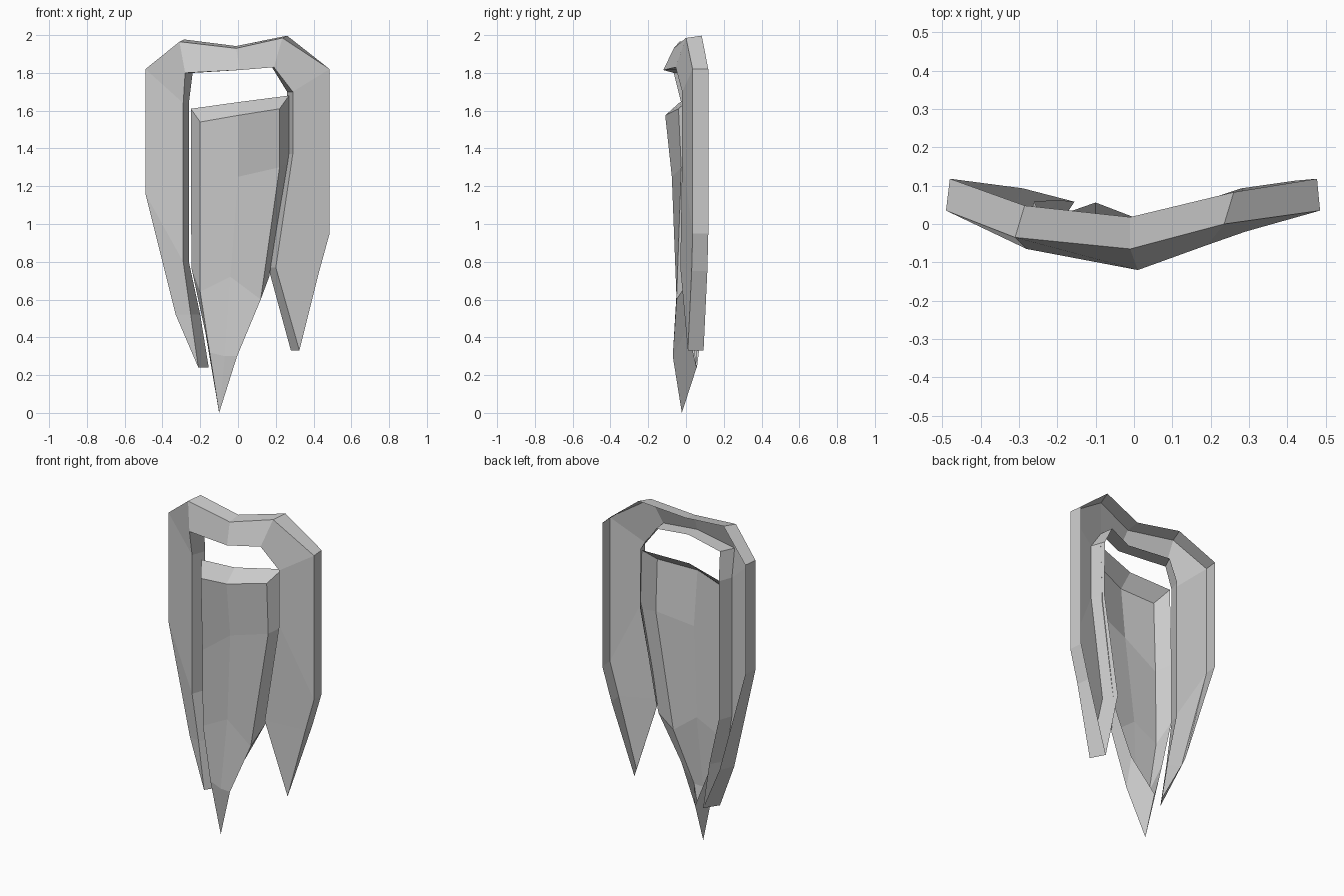
import bpy, bmesh

if "Cube" in bpy.data.objects:
    bpy.data.objects.remove(bpy.data.objects["Cube"])


def shell(name, rings, open_sides, top_faces=()):
    """Flat-faced open-backed shell: skins rings, leaving out the open sides."""
    bm = bmesh.new()
    loops = [[bm.verts.new(p) for p in ring] for ring in rings]
    n = len(loops[0])
    for a, b in zip(loops, loops[1:]):
        for i in range(n):
            j = (i + 1) % n
            if i not in open_sides:
                bm.faces.new((a[i], a[j], b[j], b[i]))
    for face in top_faces:
        bm.faces.new([loops[0][i] for i in face])
    bmesh.ops.remove_doubles(bm, verts=bm.verts, dist=0.001)
    bmesh.ops.recalc_face_normals(bm, faces=bm.faces)
    mesh = bpy.data.meshes.new(name)
    bm.to_mesh(mesh)
    bm.free()
    obj = bpy.data.objects.new(name, mesh)
    bpy.context.collection.objects.link(obj)
    return obj


# Outer frame: left strand, arch and right strand as one path.
# Each station: front outer point, front inner point, sideways back shift of each
stations = [
    ((-.21, -.025, .24), (-.21, -.025, .24), .055, .055),
    ((-.33, .01, .52), (-.25, -.02, .52), .04, .05),
    ((-.49, .035, 1.16), (-.29, -.025, .80), .01, .03),
    ((-.49, .035, 1.82), (-.29, -.025, 1.64), .01, .03),
    ((-.31, -.035, 1.965), (-.28, -.065, 1.80), .025, .04),
    ((-.01, -.065, 1.93), (.01, -.12, 1.815), 0, 0),
    ((.235, 0, 1.985), (.19, -.055, 1.83), .025, -.01),
    ((.485, .035, 1.82), (.29, -.02, 1.70), -.008, -.03),
    ((.485, .035, .95), (.29, -.02, 1.37), -.008, -.025),
    ((.43, .03, .75), (.20, -.03, .77), -.01, -.04),
    ((.325, .01, .33), (.325, .01, .33), -.045, -.045),
]


def frame_ring(outer, inner, shift_o, shift_i):
    def back(p, s):
        return (p[0] + s, p[1] + .083, p[2] + (.012 if p[2] > 1.9 else 0))
    return [outer, inner, back(inner, shift_i), back(outer, shift_o)]


loft_frame = shell("arched_frame", [frame_ring(*s) for s in stations], {2})

# Centre panel: front left, ridge and right points per row, then side flare and
# upward shift of the wider rear rim
rows = [
    ((-.20, -.07, 1.54), (0, -.11, 1.575), (.22, -.04, 1.61), .05, .07),
    ((-.20, -.055, 1.10), (0, -.075, 1.25), (.22, -.025, 1.30), .05, .03),
    ((-.20, -.05, .64), (-.04, -.045, .72), (.12, -.05, .60), .045, .12),
    ((-.15, -.05, .32), (-.07, -.065, .30), (-.005, -.07, .30), .03, .15),
    ((-.10, -.022, 0), (-.10, -.022, 0), (-.10, -.022, 0), 0, .24),
]


def panel_ring(left, ridge, right, flare, rise):
    rears = [(p[0] + flare * side, p[1] + .078, p[2] + rise)
             for p, side in ((right, 1), (ridge, 0), (left, -1))]
    return [left, ridge, right] + rears


shell("centre_panel", [panel_ring(*r) for r in rows], {3, 4},
      [(0, 1, 4, 5), (1, 2, 3, 4)])
